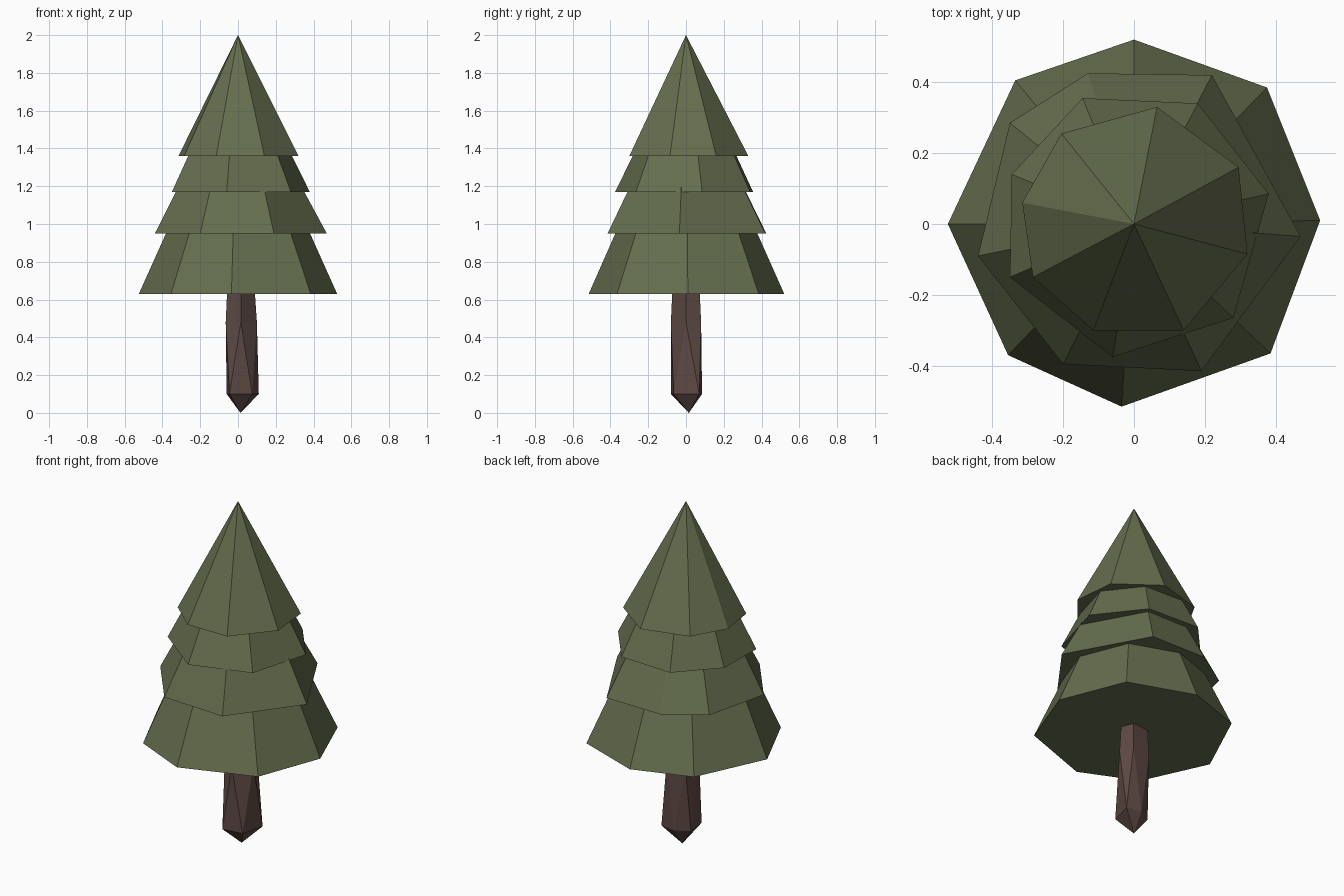
import bpy, bmesh

if "Cube" in bpy.data.objects:
    bpy.data.objects.remove(bpy.data.objects["Cube"])


def material(name, color):
    m = bpy.data.materials.new(name)
    m.diffuse_color = (*color, 1)
    m.use_nodes = True
    m.node_tree.nodes["Principled BSDF"].inputs["Base Color"].default_value = m.diffuse_color
    return m


def finish(name, bm, mat):
    bmesh.ops.recalc_face_normals(bm, faces=bm.faces)
    me = bpy.data.meshes.new(name)
    bm.to_mesh(me)
    bm.free()
    me.materials.append(mat)
    ob = bpy.data.objects.new(name, me)
    bpy.context.collection.objects.link(ob)
    return ob


def ring(bm, pts, z):
    return [bm.verts.new((x, y, z)) for x, y in pts]


def fan(bm, loop, tip):
    for i in range(len(loop)):
        bm.faces.new((loop[i - 1], loop[i], tip))


def tier(name, pts, z, top):
    bm = bmesh.new()
    base = ring(bm, pts, z)
    bm.faces.new(base)
    fan(bm, base, bm.verts.new((0, 0, top)))
    finish(name, bm, leaf)


leaf = material("foliage_green", (0.13, 0.155, 0.075))
bark = material("bark_brown", (0.112, 0.068, 0.058))

# Foliage: stacked irregular cones, from the ground up
tier("foliage_bottom", [(0, .52), (.375, .385), (.525, .01), (.385, -.365),
     (-.035, -.515), (-.355, -.37), (-.525, 0), (-.335, .405)], .63, 1.80)
tier("foliage_lower_middle", [(.22, .42), (.47, -.035), (.19, -.415),
     (-.2, -.395), (-.44, -.09), (-.35, .285), (-.13, .425)], .95, 1.82)
tier("foliage_upper_middle", [(.38, .085), (.28, -.265), (-.06, -.375),
     (-.35, -.15), (-.345, .14), (-.145, .355), (.18, .34)], 1.17, 1.94)
tier("foliage_top", [(.065, .33), (.295, .16), (.32, -.085), (.14, -.3),
     (-.115, -.3), (-.285, -.15), (-.315, .06), (-.205, .255)], 1.36, 2.0)

# Trunk: faceted post with twisted rings and a pointed foot
bm = bmesh.new()
low = ring(bm, [(-.045, -.08), (.075, -.065), (.11, .07), (.02, .085), (-.06, .04)], .1)
mid = ring(bm, [(.015, -.08), (.1, 0), (.07, .08), (-.045, .07), (-.065, -.03)], .48)
top = ring(bm, [(.015, -.07), (.085, 0), (.06, .07), (-.04, .06), (-.055, -.03)], .7)
fan(bm, low, bm.verts.new((.013, .015, 0)))
for i in range(5):
    j = (i + 1) % 5
    bm.faces.new((low[i], low[j], mid[i]))
    bm.faces.new((low[j], mid[j], mid[i]))
    bm.faces.new((mid[i], mid[j], top[j], top[i]))
bm.faces.new(top)
finish("trunk", bm, bark)
